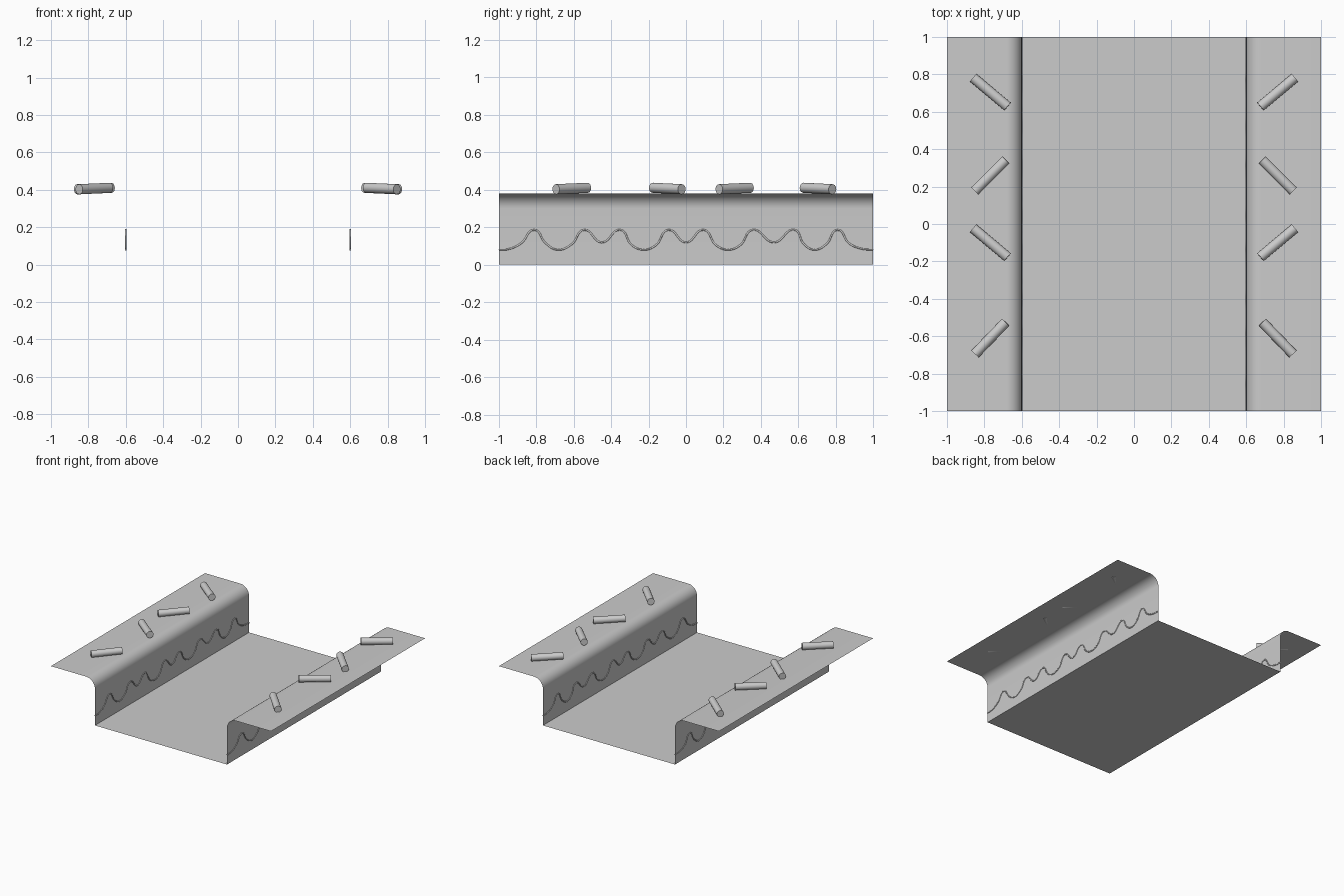
import bpy, math
from mathutils import Vector

if "Cube" in bpy.data.objects:
    bpy.data.objects.remove(bpy.data.objects["Cube"])


def make_mesh(name, verts, faces):
    me = bpy.data.meshes.new(name)
    me.from_pydata(verts, [], faces)
    ob = bpy.data.objects.new(name, me)
    bpy.context.collection.objects.link(ob)
    return ob


def smooth(ob):
    bpy.ops.object.select_all(action='DESELECT')
    ob.select_set(True)
    bpy.context.view_layer.objects.active = ob
    bpy.ops.object.shade_smooth_by_angle(angle=math.radians(35))


# Folded sheet: floor, upright walls, rounded top bend, side flanges
H, W, R, N = 0.38, 0.6, 0.08, 12
half = [(W, 0.0)]
for i in range(N + 1):
    a = math.pi / 2 * i / N
    half.append((W + R - R * math.cos(a), H - R + R * math.sin(a)))
half.append((1.0, H))
profile = [(-x, z) for x, z in reversed(half)] + half
verts = [(x, y, z) for x, z in profile for y in (-1, 1)]
faces = [(2 * i, 2 * i + 2, 2 * i + 3, 2 * i + 1) for i in range(len(profile) - 1)]
smooth(make_mesh("folded_sheet", verts, faces))

# Slanted tread rods on both flanges: (y centre, heading, length)
rods = [(0.705, 40, 0.24), (0.26, 135, 0.235), (-0.10, 40, 0.24), (-0.61, 134, 0.235)]
for side, label in ((1, "right"), (-1, "left")):
    for k, (y, ang, length) in enumerate(rods):
        a = math.radians(ang)
        tilt = -0.033 if ang < 90 else 0.033
        d = Vector((side * math.cos(a), math.sin(a), tilt))
        bpy.ops.mesh.primitive_cylinder_add(
            vertices=20, radius=0.027, depth=length,
            location=(side * 0.768, y, 0.407),
            rotation=d.to_track_quat('Z', 'Y').to_euler())
        rod = bpy.context.object
        rod.name = f"tread_rod_{label}_{k + 1}"
        smooth(rod)

# Thin wavy bead running along each wall
wave = [(-1, .08), (-.95, .083), (-.88, .115), (-.81, .186), (-.75, .115), (-.685, .08),
        (-.61, .11), (-.545, .186), (-.45, .119), (-.35, .186), (-.29, .105), (-.225, .08),
        (-.16, .105), (-.095, .186), (0, .119), (.095, .186), (.16, .105), (.225, .08),
        (.29, .105), (.355, .186), (.47, .119), (.58, .186), (.63, .11), (.685, .08),
        (.75, .11), (.81, .186), (.87, .115), (.94, .085), (1, .08)]
for side, label in ((1, "right"), (-1, "left")):
    cu = bpy.data.curves.new(f"wave_bead_{label}", 'CURVE')
    cu.dimensions = '3D'
    cu.bevel_depth = 0.005
    cu.bevel_resolution = 1
    cu.resolution_u = 8
    sp = cu.splines.new('BEZIER')
    sp.bezier_points.add(len(wave) - 1)
    for p, (y, z) in zip(sp.bezier_points, wave):
        p.co = (side * W, y, z)
        p.handle_left_type = p.handle_right_type = 'AUTO'
    bpy.context.collection.objects.link(bpy.data.objects.new(f"wave_bead_{label}", cu))
